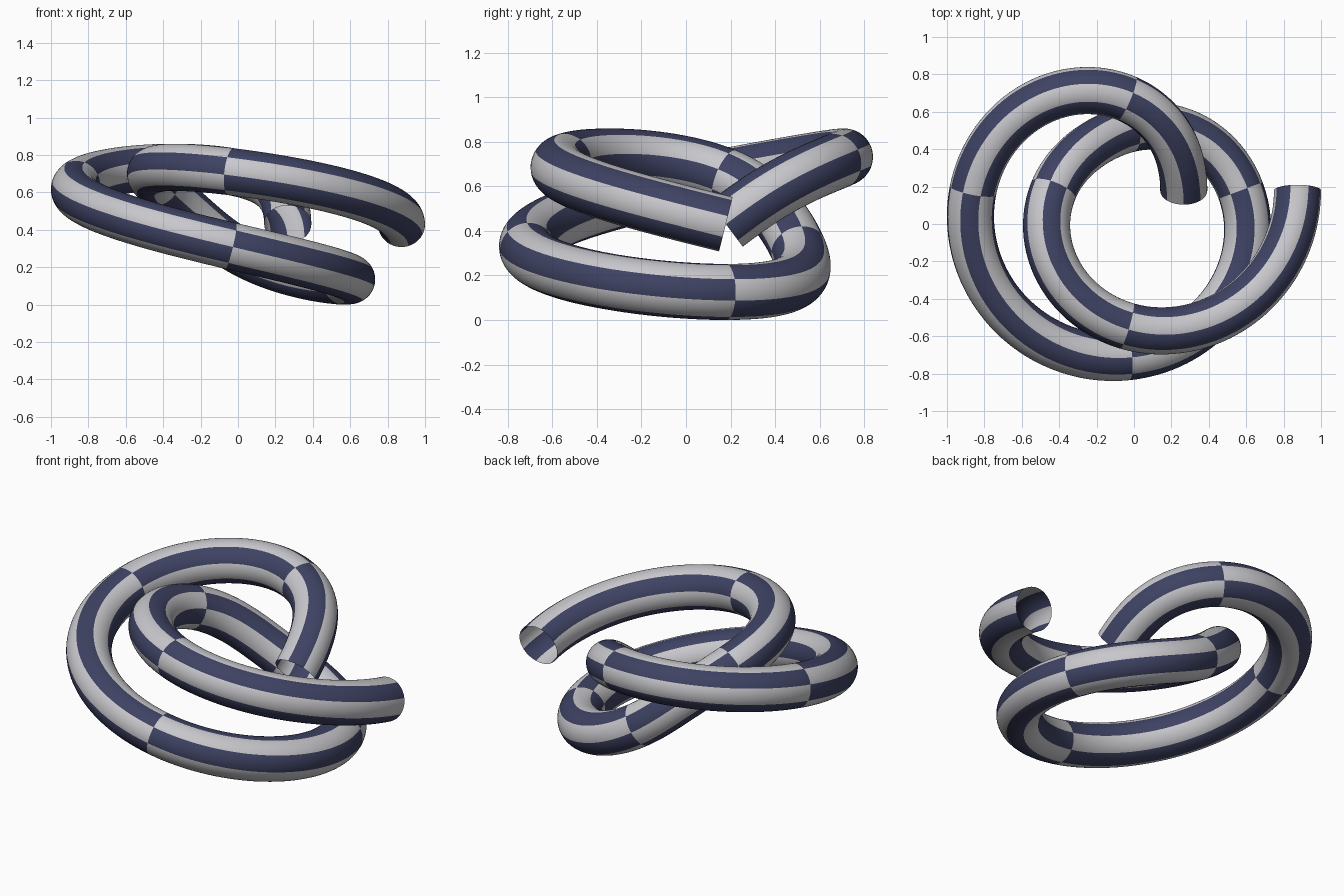
import bpy
import bmesh
from math import sin, cos, pi
from mathutils import Vector

old = bpy.data.objects.get("Cube")
if old:
    bpy.data.objects.remove(old, do_unlink=True)

SCALE, TUBE = 0.304, 0.126           # path scale, tube radius
CENTRE = Vector((-0.038, 0.179, 0.43))
BANDS, STRIPES = 8, 8                # checks along and around the tube
PER_BAND, PER_STRIPE = 40, 6         # mesh divisions per check
RINGS, SIDES = BANDS * PER_BAND, STRIPES * PER_STRIPE


def make_material(name, colour):
    mat = bpy.data.materials.new(name)
    mat.use_nodes = True
    mat.diffuse_color = colour
    mat.node_tree.nodes["Principled BSDF"].inputs["Base Color"].default_value = colour
    return mat


def path(u):
    """Open knot winding twice around a torus."""
    r = 2 - cos(0.75 * u)
    return CENTRE + SCALE * Vector((r * cos(u), r * sin(u), sin(0.75 * u)))


# Tube swept along the path without twisting, open at both ends
bm = bmesh.new()
rings = []
normal = Vector((-1, 0, 0))
for i in range(RINGS + 1):
    u = 4 * pi * i / RINGS
    tangent = (path(u + 0.01) - path(u - 0.01)).normalized()
    normal = (normal - normal.dot(tangent) * tangent).normalized()
    binormal = tangent.cross(normal)
    ring = []
    for j in range(SIDES):
        v = 2 * pi * j / SIDES
        ring.append(bm.verts.new(path(u) + TUBE * (cos(v) * normal + sin(v) * binormal)))
    rings.append(ring)

# Checkered faces
for i in range(RINGS):
    for j in range(SIDES):
        k = (j + 1) % SIDES
        face = bm.faces.new((rings[i][j], rings[i][k], rings[i + 1][k], rings[i + 1][j]))
        face.smooth = True
        face.material_index = (i // PER_BAND + j // PER_STRIPE) % 2

mesh = bpy.data.meshes.new("knotted_tube")
bm.to_mesh(mesh)
bm.free()
mesh.materials.append(make_material("dark slate blue", (0.048, 0.055, 0.124, 1)))
mesh.materials.append(make_material("light grey", (0.58, 0.58, 0.61, 1)))
tube = bpy.data.objects.new("knotted_tube", mesh)
bpy.context.collection.objects.link(tube)
